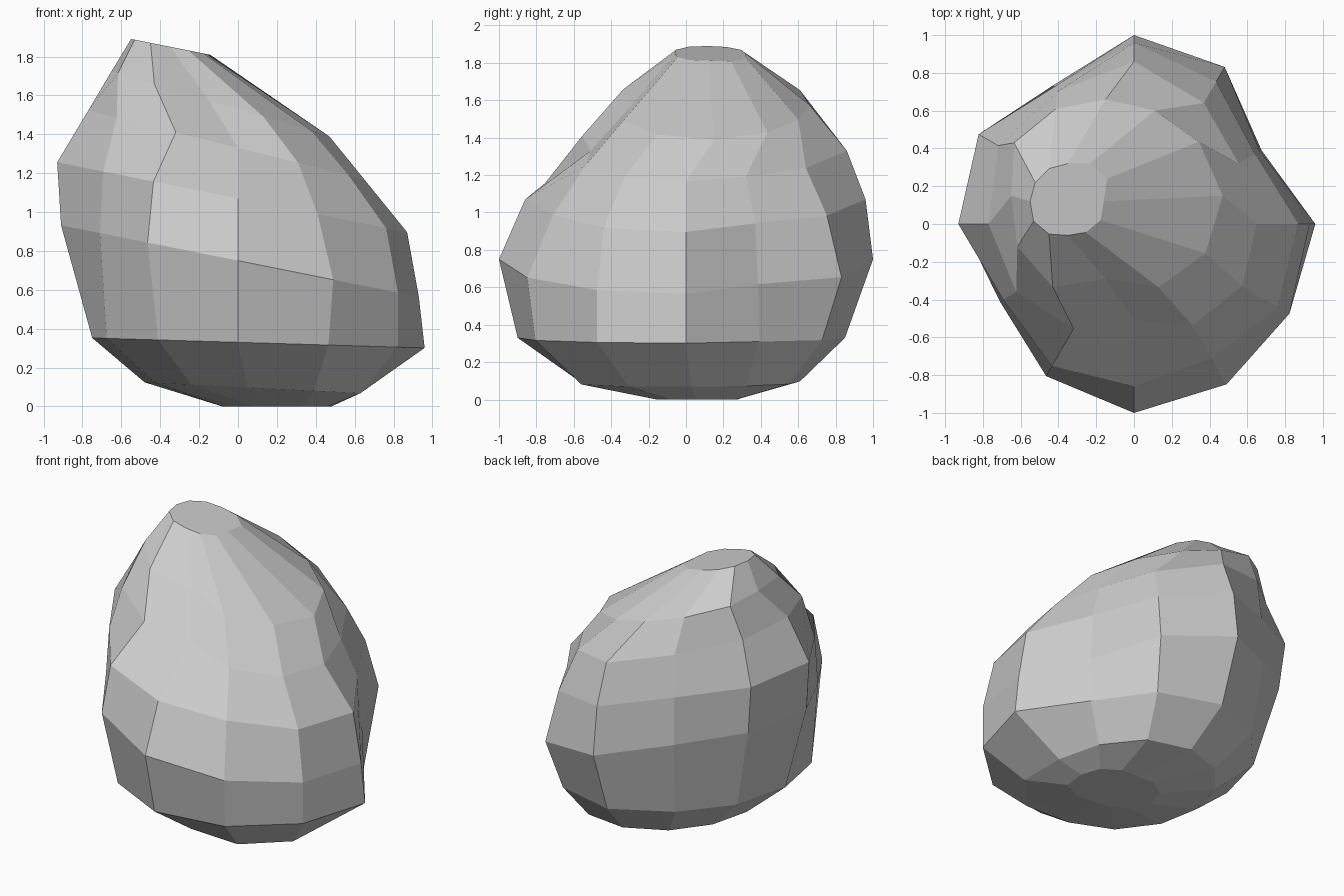
import bpy, bmesh
from math import cos, sin, tau

# Boulder cross-sections, bottom to top:
# (height at x=0, tilt along x, centre x, centre y, radii counter-clockwise from +x)
SECTIONS = [
    (0.00, 0.00, 0.20, 0.06, [.28, .27, .24, .21, .25, .28, .28, .25, .22, .20, .25, .30]),
    (0.10, -.05, 0.05, 0.03, [.58, .58, .60, .58, .55, .53, .53, .55, .58, .60, .68, .67]),
    (0.33, -.03, 0.00, 0.00, [.96, .78, .84, .85, .77, .75, .75, .78, .82, .90, .93, .95]),
    (0.75, -.20, 0.00, 0.00, [.93, .77, .96, 1.0, .85, .91, .91, .82, .93, 1.0, .98, .95]),
    (1.07, -.20, 0.00, 0.00, [.87, .74, .87, .96, .84, .95, .93, .80, .87, .86, .82, .88]),
    (1.33, -.25, 0.00, 0.00, [.65, .64, .74, .86, .81, .83, .77, .72, .64, .51, .62, .66]),
    (1.53, -.30, -.15, 0.15, [.62, .57, .52, .51, .53, .56, .50, .54, .56, .44, .56, .61]),
    (1.78, -.20, -.35, 0.12, [.19, .24, .23, .20, .20, .20, .20, .21, .20, .18, .19, .20]),
]

# Skin the sections into a flat-faced boulder
bm = bmesh.new()
rings = []
for h, tilt, cx, cy, radii in SECTIONS:
    ring = []
    for i, r in enumerate(radii):
        a = tau * i / len(radii)
        x, y = cx + r * cos(a), cy + r * sin(a)
        ring.append(bm.verts.new((x, y, h + tilt * x)))
    rings.append(ring)

# Level the base on the ground
for low, high in zip(rings, rings[1:]):
    n = len(low)
    for i in range(n):
        j = (i + 1) % n
        bm.faces.new((low[i], low[j], high[j], high[i]))

# Close the base and crown
bm.faces.new(rings[0][::-1])
bm.faces.new(rings[-1])
bmesh.ops.recalc_face_normals(bm, faces=bm.faces[:])

mesh = bpy.data.meshes.new("boulder")
bm.to_mesh(mesh)
bm.free()
boulder = bpy.data.objects.new("boulder", mesh)
bpy.context.collection.objects.link(boulder)
